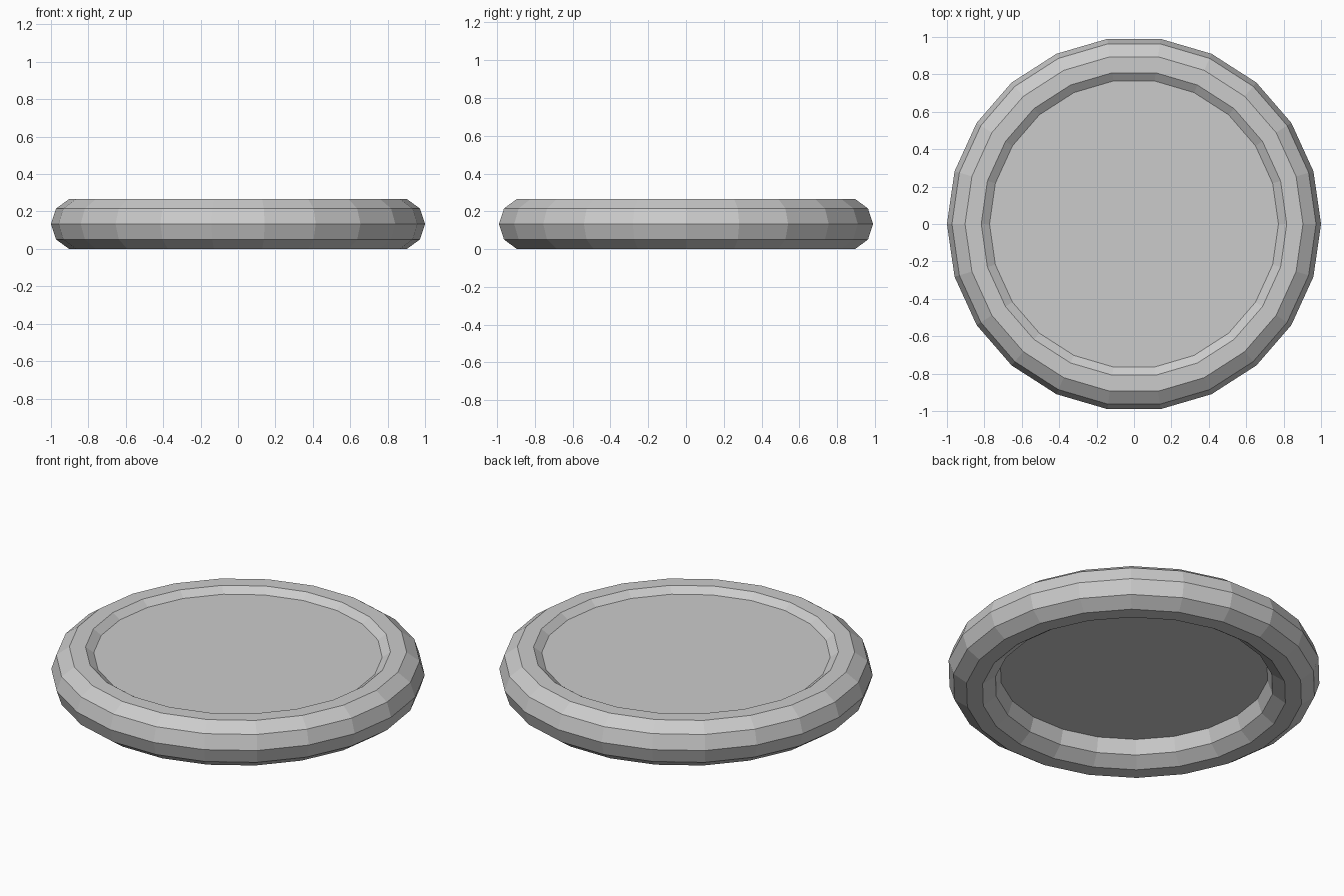
import bpy

if "Cube" in bpy.data.objects:
    bpy.data.objects.remove(bpy.data.objects["Cube"])

SIDES = 22
RING_R, TUBE_R = 0.86, 0.14
MID_Z = 0.133

# Faceted rim: ten-sided tube swept round a 22-sided ring
bpy.ops.mesh.primitive_torus_add(
    major_segments=SIDES, minor_segments=10,
    major_radius=RING_R, minor_radius=TUBE_R, location=(0, 0, MID_Z))
bpy.context.object.name = "rim"

# Solid centre plate, its edge buried in the rim
top, bottom = 0.234, 0.132
bpy.ops.mesh.primitive_cylinder_add(
    vertices=SIDES, radius=0.79, depth=top - bottom,
    location=(0, 0, (top + bottom) / 2))
plate = bpy.context.object
plate.name = "centre_plate"
plate.rotation_euler.z = 3.14159265 / 2  # line its corners up with the rim
